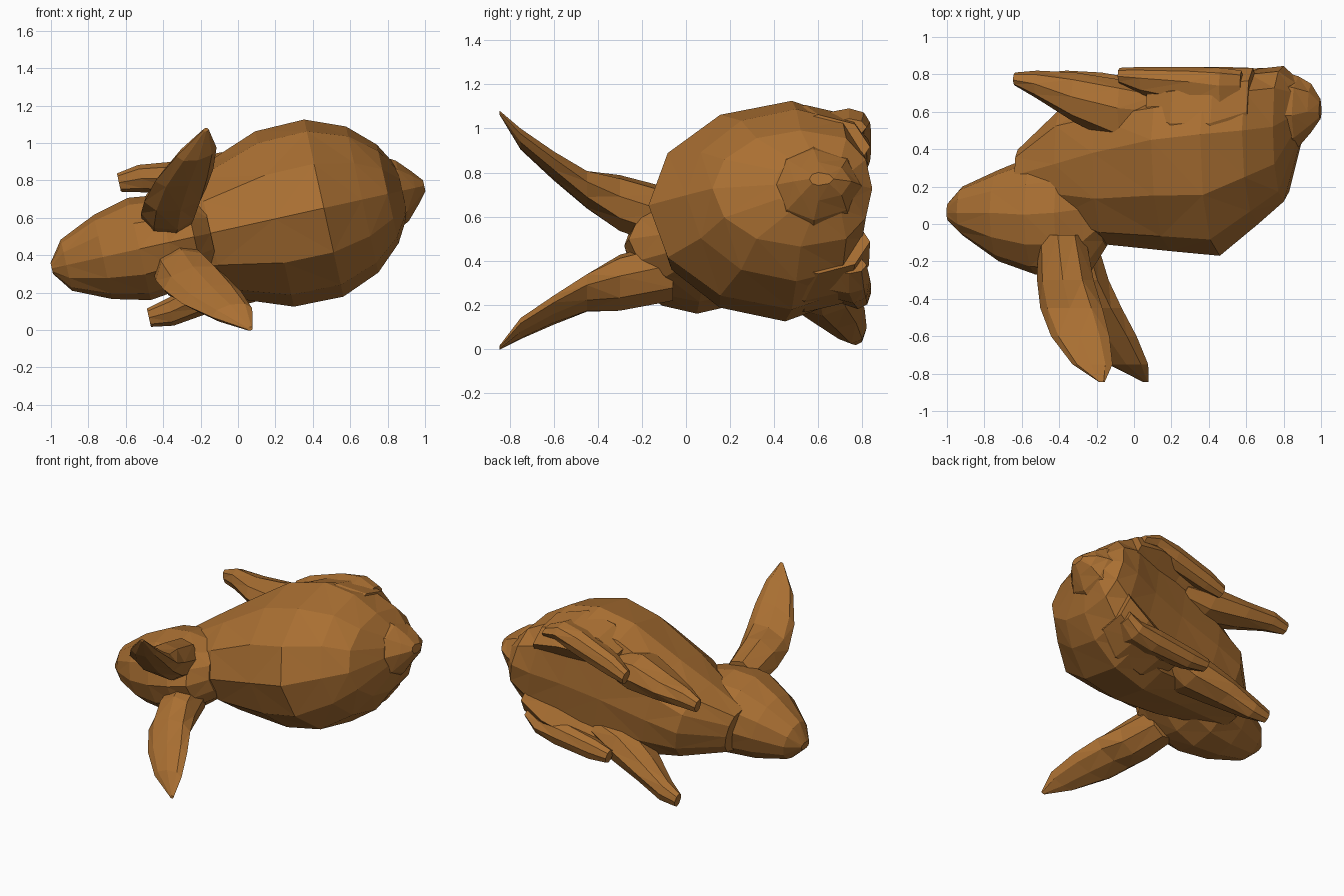
import bpy, bmesh
from math import sin, cos, pi, radians
from mathutils import Vector

cube = bpy.data.objects.get("Cube")
if cube:
    bpy.data.objects.remove(cube)

brown = bpy.data.materials.new("brown_fur")
brown.use_nodes = True
brown.diffuse_color = (0.40, 0.16, 0.032, 1)
brown.node_tree.nodes["Principled BSDF"].inputs["Base Color"].default_value = brown.diffuse_color

TILT = radians(12.5)


def place(u, v, y):
    """Tail-ward, sideways and height axes of the rabbit to world space."""
    return Vector((u * cos(TILT) - v * sin(TILT), y, 0.55 + u * sin(TILT) + v * cos(TILT)))


def loft(name, stations, sides=8, side=1, upright=False, belly=1):
    """Skin rings given as (along, sideways, low, middle, high, half width)."""
    bm = bmesh.new()
    rings = []
    for along, shift, low, mid, high, half in stations:
        ring = []
        for i in range(sides):
            t = 2 * pi * i / sides
            c = round(cos(t), 6)
            h = mid + (c * (mid - low) if c < 0 else c ** belly * (high - mid))
            v = side * (shift + half * sin(t))
            ring.append(bm.verts.new(place(h, v, along) if upright else place(along, v, h)))
        rings.append(ring)
    for a, b in zip(rings, rings[1:]):
        for i in range(sides):
            j = (i + 1) % sides
            bm.faces.new((a[i], a[j], b[j], b[i]))
    bm.faces.new(rings[0])
    bm.faces.new(rings[-1])
    bmesh.ops.triangulate(bm, faces=bm.faces[:])
    bmesh.ops.recalc_face_normals(bm, faces=bm.faces[:])
    mesh = bpy.data.meshes.new(name)
    bm.to_mesh(mesh)
    bm.free()
    mesh.materials.append(brown)
    bpy.context.collection.objects.link(bpy.data.objects.new(name, mesh))


# Rounded trunk with a flattened belly, from throat to rump
loft("body", [
    (-.62, 0, .12, .26, .41, .16), (-.38, 0, 0, .32, .64, .26),
    (-.15, 0, -.11, .38, .68, .35), (.20, 0, -.145, .45, .72, .48),
    (.47, 0, -.17, .48, .77, .485), (.68, 0, 0, .50, .83, .40),
    (.82, 0, .12, .52, .845, .27), (.90, 0, .40, .58, .77, .13)], 12, belly=.65)

# Wedge-shaped head, running back into the neck
loft("head", [
    (-1.02, 0, .02, .06, .11, .03), (-.94, 0, -.06, .06, .20, .14),
    (-.74, 0, -.20, .06, .29, .23), (-.54, 0, -.27, .05, .37, .28),
    (-.38, 0, -.28, .06, .40, .26), (-.24, 0, -.26, .08, .40, .20),
    (-.15, 0, -.12, .10, .35, .17)], 12)

# Stubby tail
loft("tail", [
    (.80, 0, .34, .58, .82, .22), (.90, 0, .41, .58, .79, .165),
    (.97, 0, .49, .60, .75, .09), (1.02, 0, .56, .60, .67, .03)])

for label, s in (("upper", 1), ("lower", -1)):
    # Long splayed ear, skinned from root to tip
    loft(label + "_ear", [
        (-.06, .12, -.50, -.36, -.24, .14), (-.30, .185, -.49, -.32, -.18, .13),
        (-.45, .24, -.46, -.28, -.12, .085), (-.60, .335, -.38, -.21, -.06, .06),
        (-.75, .44, -.24, -.13, -.02, .045), (-.845, .545, -.07, -.055, -.04, .01)],
        8, s, upright=True)
    # Front leg and paw
    loft(label + "_front_leg", [
        (-.57, .37, .74, .77, .81, .05), (-.45, .365, .67, .75, .82, .075),
        (-.25, .32, .54, .68, .81, .095), (0, .28, .42, .62, .77, .13),
        (.20, .25, .50, .60, .72, .08)], 8, s)
    # Thigh, blending the foot into the trunk
    loft(label + "_thigh", [
        (.15, .30, .45, .58, .74, .09), (.30, .32, .32, .54, .78, .14),
        (.52, .29, .30, .54, .83, .165), (.70, .22, .40, .60, .835, .15)], 8, s)
    # Long hind foot, tapering into the rump at the heel
    loft(label + "_hind_foot", [
        (-.01, .31, .75, .79, .835, .05), (.12, .33, .69, .78, .84, .075),
        (.40, .355, .62, .76, .84, .085), (.56, .365, .60, .74, .835, .065),
        (.66, .32, .66, .74, .82, .04)], 8, s)
